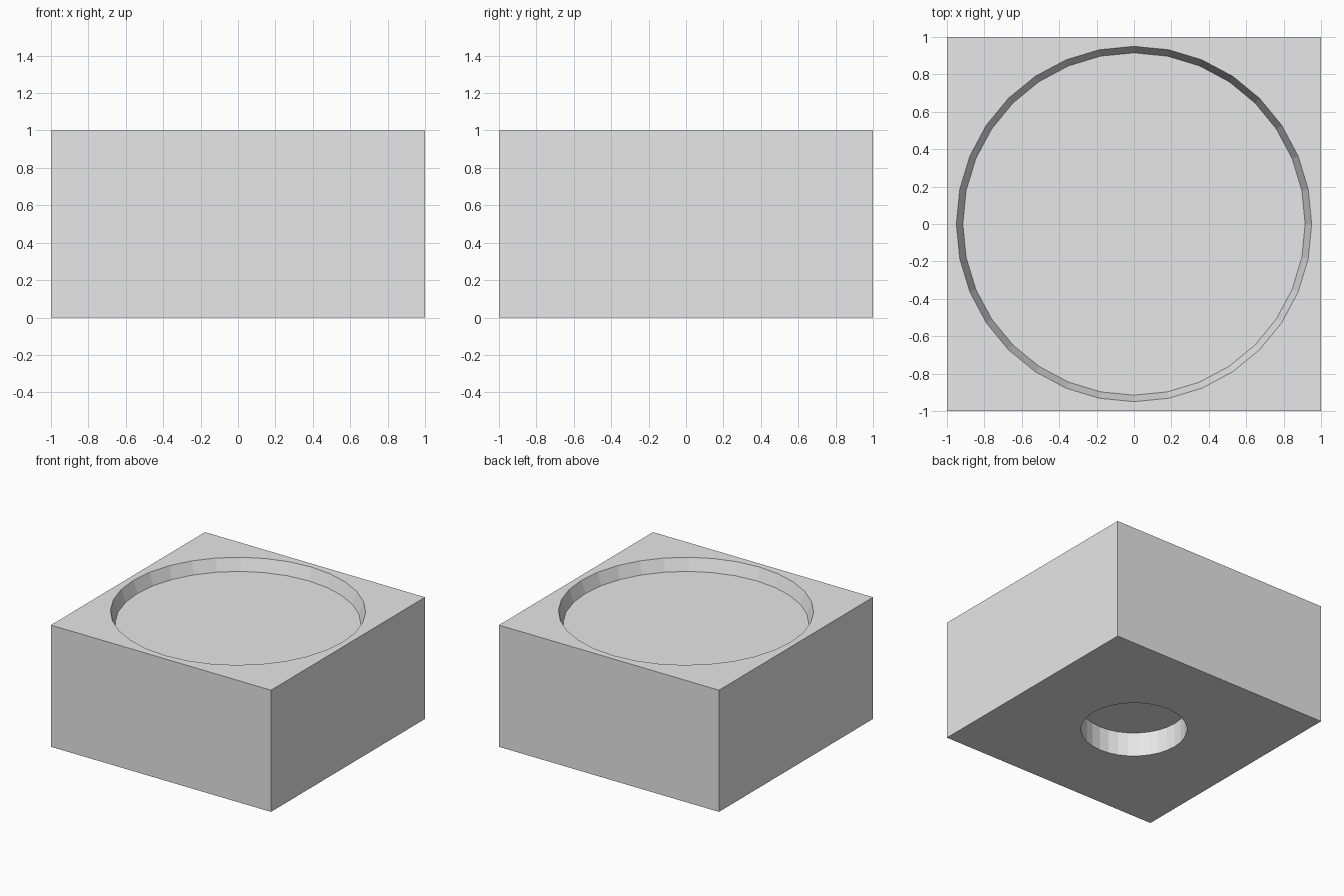
import bpy

cube = bpy.data.objects.get("Cube")
if cube:
    bpy.data.objects.remove(cube, do_unlink=True)

# Single plain grey material
grey = bpy.data.materials.new("light grey")
grey.use_nodes = True
grey.diffuse_color = (0.8, 0.8, 0.8, 1)
for node in grey.node_tree.nodes:
    if node.type == 'BSDF_PRINCIPLED':
        node.inputs["Base Color"].default_value = (0.8, 0.8, 0.8, 1)

# Square block
bpy.ops.mesh.primitive_cube_add(size=2, location=(0, 0, 0.5))
block = bpy.context.object
block.name = "block"
block.scale.z = 0.5
bpy.ops.object.transform_apply(location=True, rotation=False, scale=True)
block.data.materials.append(grey)


def cut_recess(name, bottom_radius, top_radius, z_low, z_high):
    """Carve a 32-sided round recess into the block."""
    bpy.ops.mesh.primitive_cone_add(
        vertices=32, radius1=bottom_radius, radius2=top_radius,
        depth=z_high - z_low, location=(0, 0, (z_low + z_high) / 2))
    cutter = bpy.context.object
    cutter.name = name + "_cutter"
    cutter.hide_render = True
    cutter.data.materials.append(grey)
    mod = block.modifiers.new(name, 'BOOLEAN')
    mod.operation = 'DIFFERENCE'
    mod.solver = 'EXACT'
    mod.object = cutter
    bpy.ops.object.select_all(action='DESELECT')
    block.select_set(True)
    bpy.context.view_layer.objects.active = block
    bpy.ops.object.modifier_apply(modifier=mod.name)
    bpy.data.objects.remove(cutter, do_unlink=True)


# Wide tapered dish on top (cutter runs past the surface), straight socket below
cut_recess("top_dish", 0.915, 0.985, 0.9, 1.1)
cut_recess("bottom_socket", 0.4, 0.4, -0.2, 0.2)
bpy.ops.object.shade_flat()
